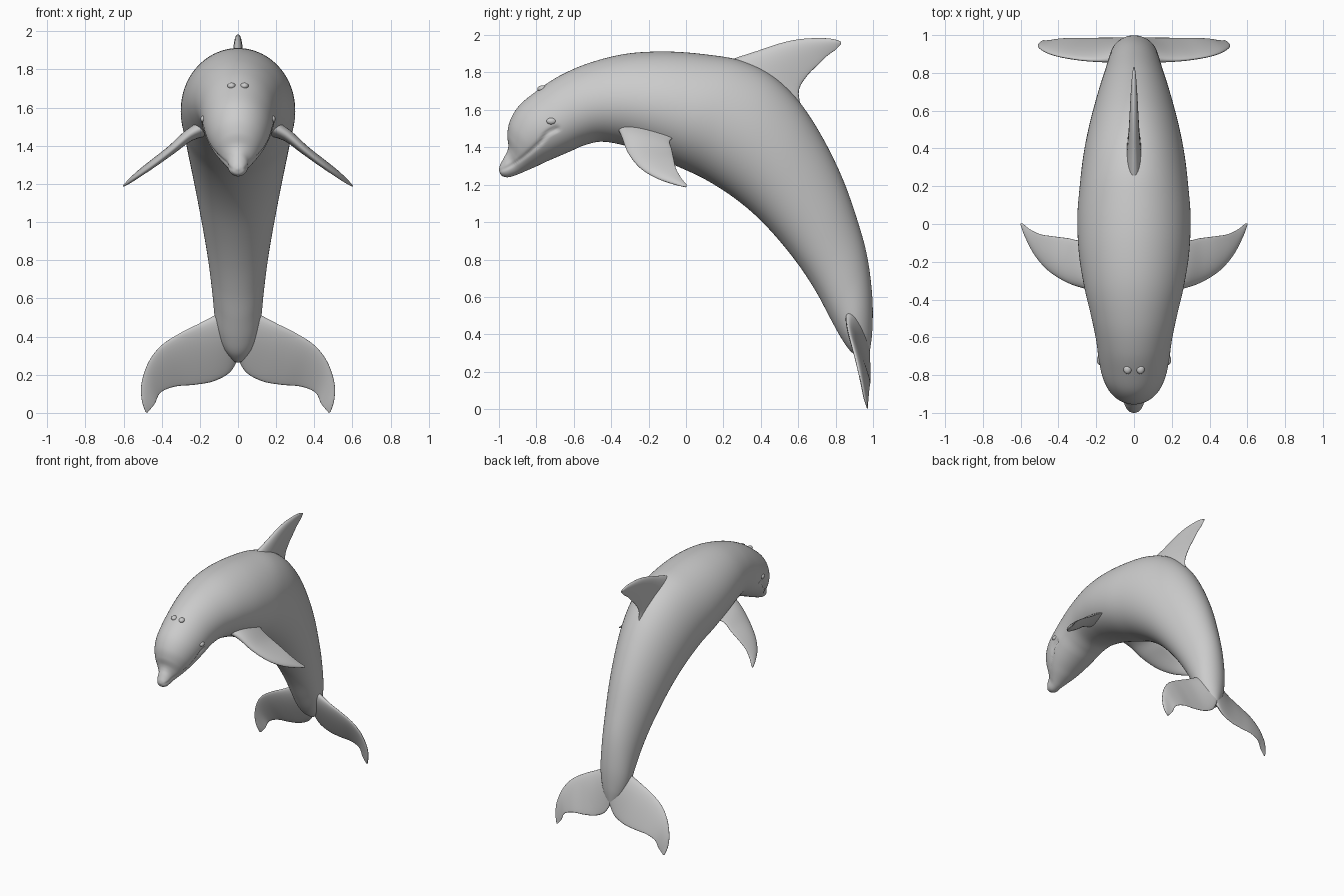
import bpy, bmesh, math
from mathutils import Vector


def spline(rows, steps):
    """Catmull-Rom interpolation through rows of numbers."""
    out = []
    for i in range(len(rows) - 1):
        p0, p1 = rows[max(i - 1, 0)], rows[i]
        p2, p3 = rows[i + 1], rows[min(i + 2, len(rows) - 1)]
        for k in range(steps):
            t = k / steps
            out.append([0.5 * (2 * b + (c - a) * t + (2 * a - 5 * b + 4 * c - d) * t * t
                               + (3 * b - a - 3 * c + d) * t ** 3)
                        for a, b, c, d in zip(p0, p1, p2, p3)])
    out.append(list(rows[-1]))
    return out


def loft(name, rings):
    """Skin a list of closed rings, cap both ends, shade smooth."""
    bm = bmesh.new()
    loops = [[bm.verts.new(p) for p in ring] for ring in rings]
    n = len(loops[0])
    for a, b in zip(loops, loops[1:]):
        for i in range(n):
            j = (i + 1) % n
            bm.faces.new((a[i], a[j], b[j], b[i]))
    bm.faces.new(loops[0][::-1])
    bm.faces.new(loops[-1])
    bmesh.ops.recalc_face_normals(bm, faces=bm.faces)
    for f in bm.faces:
        f.smooth = True
    me = bpy.data.meshes.new(name)
    bm.to_mesh(me)
    bm.free()
    ob = bpy.data.objects.new(name, me)
    bpy.context.collection.objects.link(ob)
    return ob


def fin(name, stations, normal, mirror=False):
    """Streamlined blade; station = leading xyz, trailing xyz, half thickness."""
    n = Vector(normal).normalized()
    rings = []
    for s in spline(stations, 6):
        lead, trail, t = Vector(s[:3]), Vector(s[3:6]), s[6]
        ring = []
        for i in range(32):
            a = math.tau * i / 32
            u = (1 - math.cos(a)) / 2
            ring.append(lead.lerp(trail, u) + n * t * math.sin(a) * (1.25 - 0.8 * u))
        rings.append(ring)
    ob = loft(name, rings)
    if mirror:
        m = ob.modifiers.new("mirror", 'MIRROR')
        m.use_mirror_merge = False
    return ob


def ball(name, loc, scale):
    bpy.ops.mesh.primitive_uv_sphere_add(segments=20, ring_count=12, location=loc)
    ob = bpy.context.object
    ob.name = name
    ob.scale = scale
    bpy.ops.object.shade_smooth()


# Body sections: back y, z, belly y, z, half width
sections = [
    (-1.0, 1.282, -0.998, 1.27, .008), (-0.994, 1.305, -0.985, 1.248, .032),
    (-0.975, 1.342, -0.95, 1.24, .049), (-0.957, 1.375, -0.90, 1.255, .06),
    (-0.95, 1.41, -0.86, 1.272, .083), (-0.955, 1.47, -0.80, 1.298, .118),
    (-0.94, 1.545, -0.75, 1.322, .148), (-0.89, 1.625, -0.69, 1.348, .172),
    (-0.80, 1.70, -0.62, 1.378, .188), (-0.68, 1.78, -0.54, 1.412, .202),
    (-0.52, 1.85, -0.45, 1.43, .228), (-0.32, 1.90, -0.33, 1.41, .265),
    (-0.10, 1.912, -0.20, 1.365, .292), (0.12, 1.895, -0.05, 1.30, .30),
    (0.30, 1.862, 0.10, 1.23, .288), (0.46, 1.785, 0.25, 1.135, .27),
    (0.60, 1.65, 0.38, 1.028, .245), (0.72, 1.47, 0.50, 0.90, .215),
    (0.83, 1.25, 0.61, 0.76, .183), (0.91, 1.03, 0.70, 0.62, .155),
    (0.968, 0.82, 0.77, 0.488, .135), (0.996, 0.60, 0.83, 0.38, .118),
    (0.996, 0.42, 0.88, 0.31, .082), (0.98, 0.29, 0.94, 0.265, .025)]
mouth = spline([(-0.995, 1.277), (-0.94, 1.30), (-0.86, 1.355), (-0.78, 1.425),
                (-0.74, 1.475), (-0.69, 1.50)], 8)
rings = []
for ty, tz, by, bz, w in spline(sections, 9):
    ring = []
    for i in range(96):
        a = math.tau * i / 96
        v = (1 + math.cos(a)) / 2
        v -= 0.035 * math.sin(a) ** 2          # widest a little below the middle
        x, y, z = w * math.sin(a), by + (ty - by) * v, bz + (tz - bz) * v
        # Mouth groove pressed into the sides of the head
        if y < -0.65:
            d = min(math.hypot(y - p[0], z - p[1]) for p in mouth)
            x *= 1 - 0.08 * math.exp(-(d / 0.011) ** 2)
        ring.append((x, y, z))
    rings.append(ring)
loft("body", rings)

# Dorsal fin
fin("dorsal_fin", [
    (0, .16, 1.83, 0, .64, 1.50, .07), (0, .25, 1.872, 0, .612, 1.625, .046),
    (0, .38, 1.915, 0, .605, 1.71, .034), (0, .50, 1.955, 0, .65, 1.785, .027),
    (0, .60, 1.977, 0, .71, 1.845, .022), (0, .70, 1.984, 0, .75, 1.885, .017),
    (0, .78, 1.98, 0, .80, 1.922, .011), (0, .83, 1.965, 0, .828, 1.95, .004)], (1, 0, 0))

# Pectoral flippers
fin("flippers", [
    (.15, -.37, 1.51, .20, -.04, 1.47, .05), (.25, -.345, 1.46, .28, -.085, 1.435, .034),
    (.35, -.312, 1.375, .35, -.075, 1.385, .026), (.45, -.25, 1.295, .43, -.065, 1.335, .021),
    (.525, -.165, 1.24, .50, -.053, 1.285, .016), (.575, -.07, 1.205, .555, -.025, 1.235, .011),
    (.602, 0, 1.187, .59, .004, 1.2, .004)], (.6, 0, .8), True)

# Tail flukes
fin("tail_flukes", [
    (0, .875, .60, 0, .975, .28, .055), (.10, .87, .525, .045, .983, .21, .042),
    (.20, .866, .47, .13, .985, .165, .028), (.30, .872, .42, .23, .985, .147, .021),
    (.40, .888, .355, .33, .985, .138, .017), (.467, .91, .27, .405, .98, .107, .014),
    (.505, .935, .16, .435, .975, .05, .011), (.505, .952, .07, .457, .972, .022, .008),
    (.485, .97, .004, .473, .972, .003, .003)], (0, 1, .2), True)

# Eyes and the paired blowhole bumps
for s in (-1, 1):
    ball("eye", (s * .181, -.72, 1.54), (.016, .026, .018))
    ball("blowhole_bump", (s * .034, -.768, 1.713), (.022, .026, .018))
